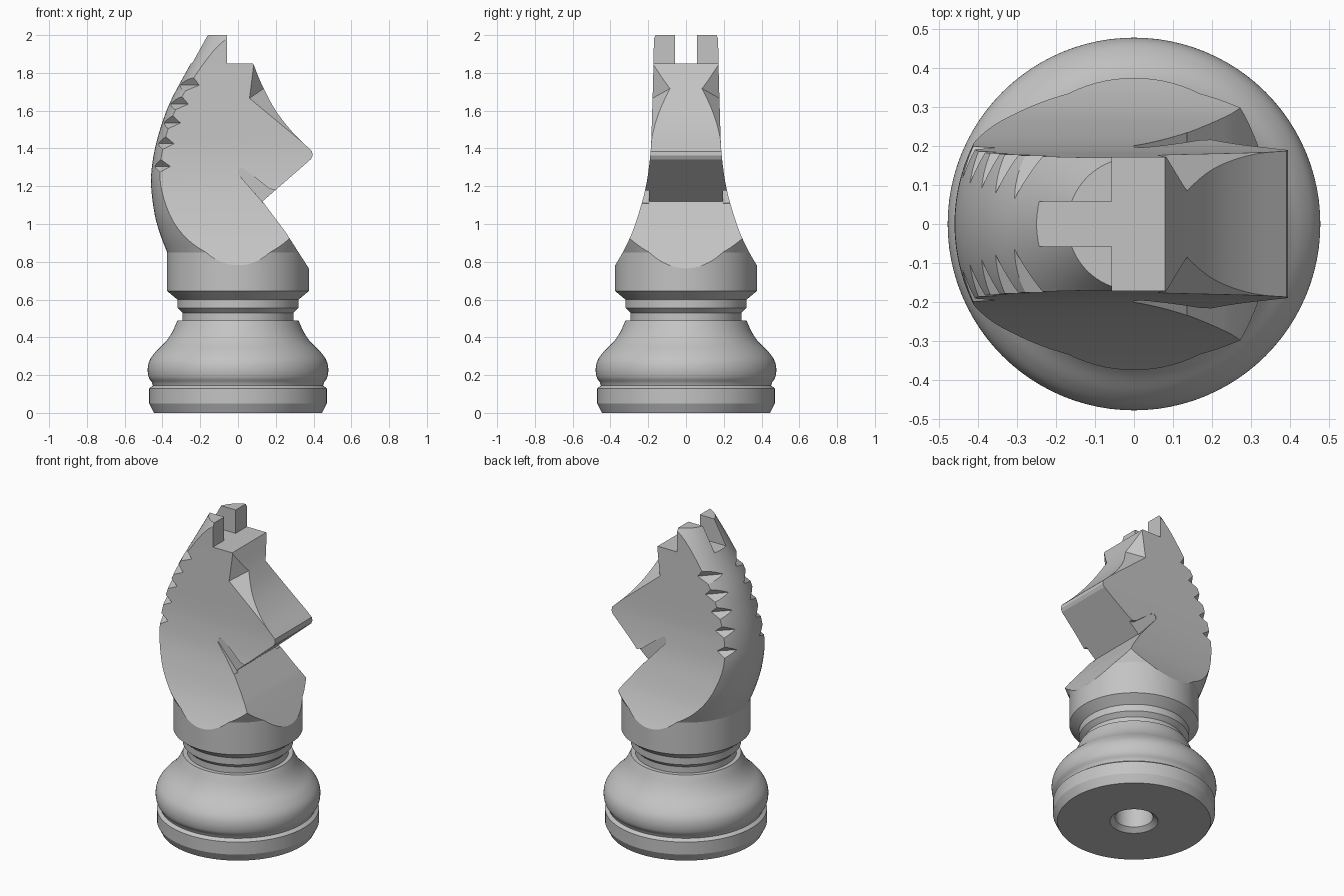
import bpy
import bmesh
import math
from mathutils import Vector

if "Cube" in bpy.data.objects:
    bpy.data.objects.remove(bpy.data.objects["Cube"])

SEGMENTS = 96

grey = bpy.data.materials.new("plain grey")
grey.use_nodes = True
grey.diffuse_color = (0.55, 0.55, 0.55, 1)
grey.node_tree.nodes["Principled BSDF"].inputs["Base Color"].default_value = grey.diffuse_color


def spline(points, steps=5):
    """Smooth open curve through 2D points."""
    pts = [Vector(p) for p in points]
    pts = [2 * pts[0] - pts[1]] + pts + [2 * pts[-1] - pts[-2]]
    out = []
    for a, b, c, d in zip(pts, pts[1:], pts[2:], pts[3:]):
        for i in range(steps):
            t = i / steps
            out.append(0.5 * (2 * b + (c - a) * t + (2 * a - 5 * b + 4 * c - d) * t * t
                              + (3 * b - a - 3 * c + d) * t ** 3))
    return [tuple(p) for p in out] + [tuple(points[-1])]


def value_at(curve, z):
    """Linear look-up of a (value, height) curve."""
    for (a, za), (b, zb) in zip(curve, curve[1:]):
        if za <= z <= zb and zb > za:
            return a + (b - a) * (z - za) / (zb - za)
    return curve[-1][0]


def finish(name, bm):
    bmesh.ops.recalc_face_normals(bm, faces=bm.faces)
    mesh = bpy.data.meshes.new(name)
    bm.to_mesh(mesh)
    bm.free()
    mesh.materials.append(grey)
    obj = bpy.data.objects.new(name, mesh)
    bpy.context.collection.objects.link(obj)
    return obj


def lathe(name, profile):
    """Closed solid of revolution; the profile starts and ends on the axis."""
    bm = bmesh.new()
    verts = [bm.verts.new((r, 0, z)) for r, z in profile]
    edges = [bm.edges.new(pair) for pair in zip(verts, verts[1:])]
    bmesh.ops.spin(bm, geom=verts + edges, axis=(0, 0, 1), cent=(0, 0, 0),
                   angle=math.tau, steps=SEGMENTS, use_merge=True)
    bmesh.ops.remove_doubles(bm, verts=bm.verts, dist=0.0001)
    return finish(name, bm)


def prism(name, outline, place, low, high):
    """Extrude an outline between two depths; place maps (u, v, depth) to 3D."""
    bm = bmesh.new()
    near = [bm.verts.new(place(u, v, low)) for u, v in outline]
    far = [bm.verts.new(place(u, v, high)) for u, v in outline]
    bm.faces.new(near)
    bm.faces.new(far)
    for i in range(len(near)):
        j = (i + 1) % len(near)
        bm.faces.new((near[i], near[j], far[j], far[i]))
    return finish(name, bm)


def hull(name, points):
    bm = bmesh.new()
    for p in points:
        bm.verts.new(p)
    bmesh.ops.convex_hull(bm, input=bm.verts)
    return finish(name, bm)


def side_view(u, v, depth):
    return (u, depth, v)


def end_view(u, v, depth):
    return (depth, u, v)


def carve(target, cutter, operation="DIFFERENCE"):
    mod = target.modifiers.new("carve", "BOOLEAN")
    mod.operation = operation
    mod.solver = "EXACT"
    mod.object = cutter
    bpy.context.view_layer.update()
    result = bpy.data.meshes.new_from_object(
        target.evaluated_get(bpy.context.evaluated_depsgraph_get()))
    target.modifiers.clear()
    target.data = result
    bpy.data.objects.remove(cutter)


def smooth(obj, angle):
    bpy.ops.object.select_all(action="DESELECT")
    obj.select_set(True)
    bpy.context.view_layer.objects.active = obj
    bpy.ops.object.shade_smooth_by_angle(angle=math.radians(angle))


# Turned base with a countersunk hole underneath
bulge = spline([(0.455, 0.16), (0.473, 0.19), (0.478, 0.235), (0.467, 0.28), (0.435, 0.325),
                (0.385, 0.375), (0.35, 0.425), (0.32, 0.49)])
base = lathe("base", [(0, 0.3), (0.11, 0.3), (0.11, 0.025), (0.14, 0), (0.445, 0),
                      (0.47, 0.05), (0.47, 0.13), (0.45, 0.145)] + bulge
             + [(0.294, 0.49), (0.294, 0.53), (0.32, 0.555), (0.32, 0.6),
                (0.3, 0.62), (0, 0.62)])
smooth(base, 25)

# Head: turned blank trimmed by a side outline and a width outline
back = spline([(0.375, 0.85), (0.41, 0.94), (0.441, 1.05), (0.46, 1.2), (0.455, 1.31),
               (0.435, 1.42), (0.4, 1.54), (0.35, 1.665), (0.25, 1.85), (0.17, 2)])
head = lathe("horse_head", [(0, 0.595), (0.315, 0.595), (0.375, 0.645)] + back + [(0, 2)])

face = spline([(0.392, 1.385), (0.29, 1.485), (0.2, 1.6), (0.13, 1.73), (0.08, 1.85)])
outline = [(-0.7, 0.5), (0.7, 0.5), (0.7, 0.765), (0.375, 0.765), (0.25, 0.96), (0.13, 1.12),
           (0.385, 1.342), (0.395, 1.362)] + face + [(-0.057, 1.85), (-0.057, 2.1), (-0.7, 2.1)]
carve(head, prism("side_trim", outline, side_view, -0.7, 0.7), "INTERSECT")

width = spline([(0.385, 0.765), (0.335, 0.85), (0.283, 0.96), (0.24, 1.09), (0.212, 1.2),
                (0.195, 1.31), (0.185, 1.42), (0.179, 1.6), (0.172, 1.85), (0.169, 2.1)])
half = [(0.7, 0.5), (0.7, 0.765)] + width
both = half + [(-w, z) for w, z in reversed(half)]
carve(head, prism("width_trim", both, end_view, -0.8, 0.8), "INTERSECT")

# Gap between the ears
gap = [(-0.058, 1.85), (0.058, 1.85), (0.058, 2.2), (-0.058, 2.2)]
carve(head, prism("ear_gap", gap, end_view, -0.5, 0.02))

mouth = [(0, 1.265), (0, 1.285), (0.015, 1.3), (0.035, 1.29), (0.165, 1.187),
         (0.2, 1.178), (0.3, 1.1), (0.135, 1.11)]

for side in (-1, 1):
    # Mouth groove
    carve(head, prism("mouth_groove", mouth, side_view, side * 0.195, side * 0.5))

    # Eye hollow
    eye = [(0.082, 0.175, 1.855), (0.06, 0.178, 1.665), (0.14, 0.08, 1.72),
           (0.4, 0.193, 1.375), (0.55, 0.45, 1.72)]
    carve(head, hull("eye_hollow", [(x, side * y, z) for x, y, z in eye]))

    # Mane notches, tapering to a point on the back
    for i, z in enumerate((1.735, 1.635, 1.535, 1.425, 1.305)):
        def rim(height, y):
            return Vector((-math.sqrt(value_at(back, height) ** 2 - y * y), y, height))
        w = value_at(width, z)
        tip = rim(z, 0.065 + 0.013 * i)
        inner = rim(z, w) + Vector((0.06, 0.006, 0))
        upper = rim(z + 0.052, w) + Vector((0, 0.02, 0))
        lower = rim(z - 0.04, w) + Vector((0, 0.02, 0))
        points = [inner] + [inner + (p - inner) * s
                            for p, s in ((tip, 1.15), (upper, 1.7), (lower, 1.7))]
        carve(head, hull("mane_notch", [(p.x, side * p.y, p.z) for p in points]))

smooth(head, 20)
